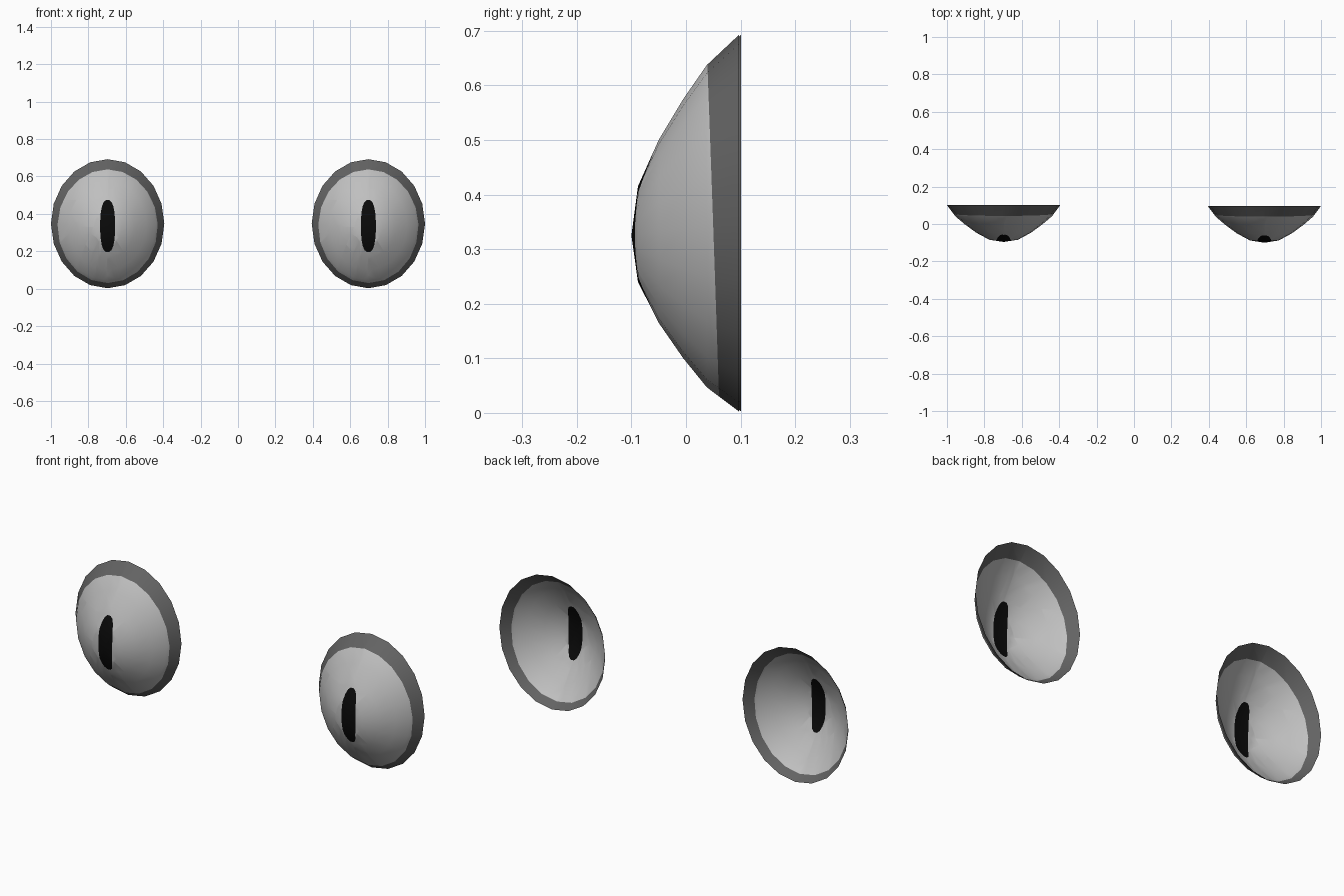
import bpy, bmesh, math
from mathutils import Vector

if "Cube" in bpy.data.objects:
    bpy.data.objects.remove(bpy.data.objects["Cube"])

SEG = 20
# rings of the shell: (half height, centre z, y)
RINGS = [(0.0875, 0.3275, -0.088), (0.1675, 0.3325, -0.050),
         (0.2375, 0.3375, -0.005), (0.295, 0.342, 0.038), (0.345, 0.3475, 0.097)]
TIP = Vector((0, -0.1, 0.325))
ASPECT = 0.303 / 0.345


def material(name, v):
    m = bpy.data.materials.new(name)
    m.diffuse_color = (v, v, v, 1)
    m.use_nodes = True
    m.node_tree.nodes["Principled BSDF"].inputs["Base Color"].default_value = m.diffuse_color
    return m


MATS = [material("eye_light_grey", 0.52), material("rim_dark_grey", 0.125),
        material("pupil_black", 0.003)]


def ring_point(ring, a):
    r, cz, y = ring
    return Vector((r * ASPECT * math.cos(a), y, cz + r * math.sin(a)))


def build_eye(name, x, y):
    bm = bmesh.new()
    angles = [2 * math.pi * i / SEG for i in range(SEG)]
    loops = [[ring_point(r, a) for a in angles] for r in RINGS]
    # tilted colour border between the last two rings
    border = [p.lerp(q, 0.2 - 0.18 * math.sin(a))
              for p, q, a in zip(loops[-2], loops[-1], angles)]
    loops.insert(-1, border)
    verts = [[bm.verts.new(p) for p in loop] for loop in loops]
    tip = bm.verts.new(TIP)

    # open domed shell with a dark outer rim
    for i in range(SEG):
        j = (i + 1) % SEG
        bm.faces.new((tip, verts[0][i], verts[0][j]))
        for k in range(len(verts) - 1):
            f = bm.faces.new((verts[k][i], verts[k + 1][i], verts[k + 1][j], verts[k][j]))
            f.material_index = 1 if k == len(verts) - 2 else 0

    # cut the tall pupil outline into the dome
    outline = []
    for i in range(20):
        a = 2 * math.pi * (i + 0.5) / 20
        c, s = math.cos(a), math.sin(a)
        outline.append(Vector((0.04 * math.copysign(abs(c) ** 0.8, c), 0,
                               0.335 + 0.14 * math.copysign(abs(s) ** 0.8, s))))
    inside = [f for f in bm.faces if f.material_index == 0]
    for p, q in zip(outline, outline[1:] + outline[:1]):
        d = q - p
        no = Vector((d.z, 0, -d.x)).normalized()
        edges = {e for f in inside for e in f.edges}
        vs = {v for f in inside for v in f.verts}
        res = bmesh.ops.bisect_plane(bm, geom=list(vs) + list(edges) + inside,
                                     dist=1e-6, plane_co=p, plane_no=no)
        faces = set(f for f in inside if f.is_valid)
        faces |= {g for g in res["geom"] if isinstance(g, bmesh.types.BMFace)}
        inside = [f for f in faces if (f.calc_center_median() - p).dot(no) < 0]
    for f in inside:
        f.material_index = 2

    bmesh.ops.recalc_face_normals(bm, faces=bm.faces)
    bm.normal_update()
    if sum(f.normal.y * f.calc_area() for f in bm.faces) > 0:
        bmesh.ops.reverse_faces(bm, faces=bm.faces)
    for f in bm.faces:
        f.smooth = True
    me = bpy.data.meshes.new(name)
    bm.to_mesh(me)
    bm.free()
    for m in MATS:
        me.materials.append(m)
    ob = bpy.data.objects.new(name, me)
    ob.location = (x, y, 0)
    bpy.context.collection.objects.link(ob)


build_eye("left_eye", -0.697, 0.004)
build_eye("right_eye", 0.697, 0.0)
